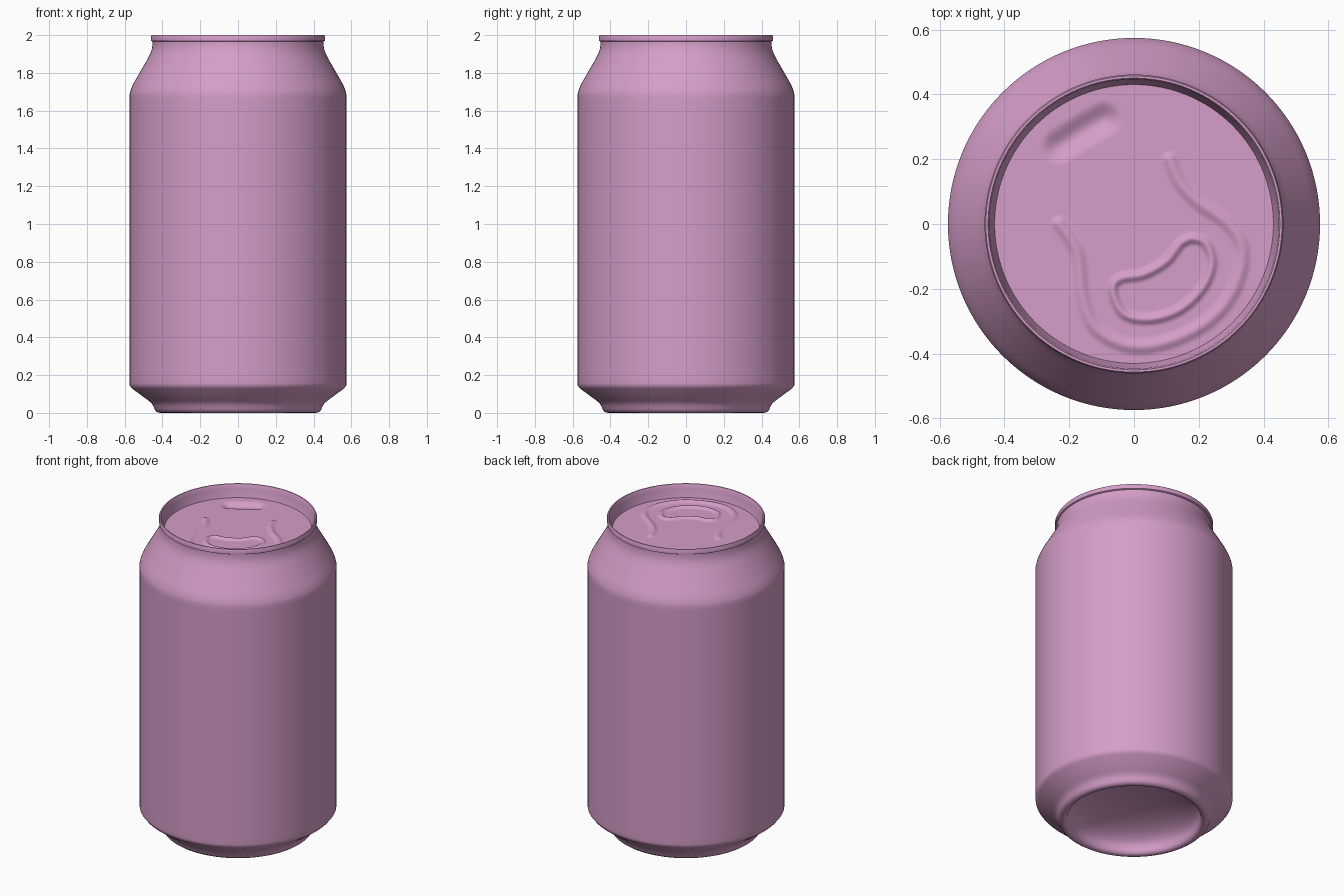
import bpy, bmesh, math
from mathutils import Vector, kdtree

SEGMENTS = 128
LID_Z, LID_R = 1.92, 0.43

if "Cube" in bpy.data.objects:
    bpy.data.objects.remove(bpy.data.objects["Cube"], do_unlink=True)

# Single painted-metal colour
pink = bpy.data.materials.new("pink_metal")
pink.use_nodes = True
pink.diffuse_color = (0.67, 0.34, 0.58, 1)
pink.node_tree.nodes["Principled BSDF"].inputs["Base Color"].default_value = pink.diffuse_color


def finish(bm, name, angle):
    """Turn a bmesh into a smooth shaded object."""
    bmesh.ops.recalc_face_normals(bm, faces=bm.faces)
    mesh = bpy.data.meshes.new(name)
    bm.to_mesh(mesh)
    bm.free()
    mesh.materials.append(pink)
    obj = bpy.data.objects.new(name, mesh)
    bpy.context.collection.objects.link(obj)
    bpy.ops.object.select_all(action="DESELECT")
    obj.select_set(True)
    bpy.context.view_layer.objects.active = obj
    bpy.ops.object.shade_smooth_by_angle(angle=math.radians(angle))
    return obj


def lathe(profile, name):
    """Spin a (radius, height) profile around z."""
    bm = bmesh.new()
    verts = [bm.verts.new((r, 0, z)) for r, z in profile]
    edges = [bm.edges.new(pair) for pair in zip(verts, verts[1:])]
    bmesh.ops.spin(bm, geom=verts + edges, cent=(0, 0, 0), axis=(0, 0, 1),
                   angle=math.tau, steps=SEGMENTS, use_duplicate=False)
    bmesh.ops.remove_doubles(bm, verts=bm.verts, dist=0.0001)
    return finish(bm, name, 35)


# Can shell: domed underside, foot, wall, shoulder, neck, rolled rim, inner wall
dome = [(0.385 * math.sin(a), 0.03 + 0.13 * math.cos(a))
        for a in (math.pi / 2 * i / 10 for i in range(11))]
foot = [(0.39, 0.012), (0.4, 0.003), (0.412, 0), (0.425, 0.002), (0.436, 0.01),
        (0.443, 0.022), (0.449, 0.038), (0.459, 0.052), (0.475, 0.066)]
wall = [(0.56, 0.128), (0.573, 0.145), (0.574, 0.155), (0.574, 0.18), (0.574, 1.66)]
shoulder = [(0.574, 1.685), (0.571, 1.7), (0.562, 1.725), (0.547, 1.755),
            (0.478, 1.875), (0.463, 1.905), (0.455, 1.93), (0.452, 1.955)]
rim = [(0.452, 1.966), (0.46, 1.97), (0.461, 1.992), (0.457, 2.0),
       (0.45, 2.0), (0.446, 1.994), (0.444, 1.97), (LID_R, LID_Z)]
lathe(dome + foot + wall + shoulder + rim, "can_shell")


def smooth_path(points, closed=False, steps=16):
    """Sample a Catmull-Rom curve through the points."""
    pts = [Vector((x, y, 0)) for x, y in points]
    pts = [pts[-1]] + pts + pts[:2] if closed else [pts[0]] + pts + [pts[-1]]
    samples = []
    for a, b, c, d in zip(pts, pts[1:], pts[2:], pts[3:]):
        for i in range(steps):
            t = i / steps
            samples.append(0.5 * (2 * b + (c - a) * t + (2 * a - 5 * b + 4 * c - d) * t ** 2
                                  + (3 * b - a - 3 * c + d) * t ** 3))
    return samples


def relief(samples, width, height):
    """Return a function giving a rounded ridge (or dent) along the samples."""
    tree = kdtree.KDTree(len(samples))
    for i, p in enumerate(samples):
        tree.insert(p, i)
    tree.balance()

    def at(p):
        d = tree.find(p)[2] / width
        return height * 0.5 * (1 + math.cos(math.pi * d)) if d < 1 else 0
    return at


# Pressed shapes of the lid: mouth outline, surrounding bead, finger dent
mouth = smooth_path([(-0.065, -0.21), (-0.045, -0.17), (0.03, -0.155), (0.1, -0.115),
                     (0.145, -0.06), (0.185, -0.045), (0.225, -0.065), (0.24, -0.125),
                     (0.21, -0.2), (0.14, -0.265), (0.05, -0.293), (-0.03, -0.278)], True)
bead = smooth_path([(-0.23, 0.0), (-0.175, -0.09), (-0.16, -0.22), (-0.12, -0.32),
                    (-0.02, -0.375), (0.1, -0.365), (0.23, -0.3), (0.31, -0.2),
                    (0.335, -0.08), (0.29, 0.0), (0.2, 0.065), (0.14, 0.13), (0.11, 0.2)])
dent = smooth_path([(-0.23, 0.24), (-0.16, 0.285), (-0.09, 0.325)])
pressings = [relief(mouth, 0.022, 0.012), relief(bead, 0.03, 0.01), relief(dent, 0.06, -0.02)]

# Lid: fine disc raised and lowered by the pressings
bm = bmesh.new()
RINGS, SPOKES = 80, 256
rows = []
for i in range(1, RINGS + 1):
    row = []
    for j in range(SPOKES):
        r, a = LID_R * i / RINGS, math.tau * j / SPOKES
        p = Vector((r * math.cos(a), r * math.sin(a), 0))
        p.z = LID_Z + sum(press(p) for press in pressings)
        row.append(bm.verts.new(p))
    rows.append(row)
for inner, outer in zip(rows, rows[1:]):
    for j in range(SPOKES):
        k = (j + 1) % SPOKES
        bm.faces.new((inner[j], outer[j], outer[k], inner[k]))
bm.faces.new(rows[0])
finish(bm, "lid", 60)
